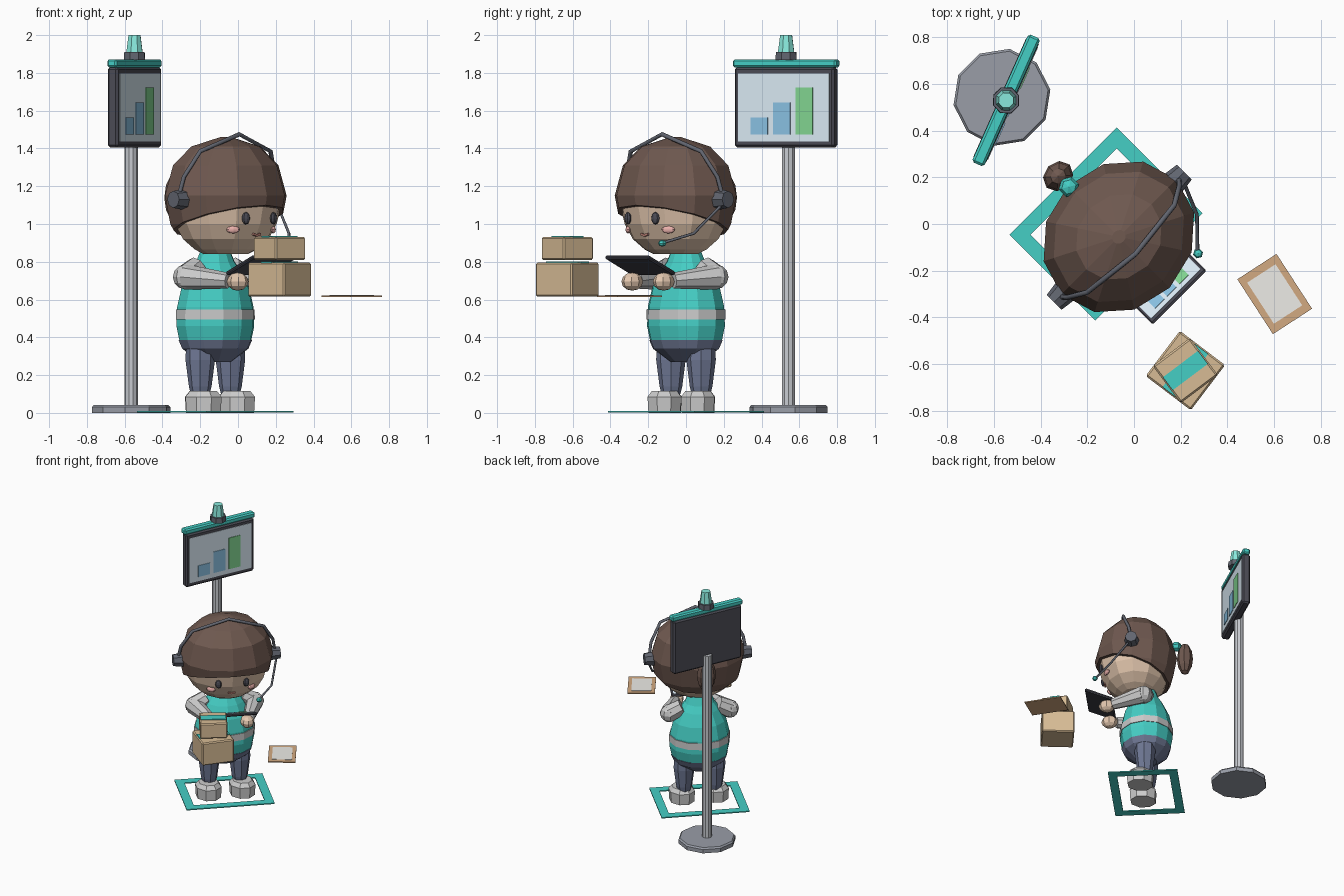
import bpy, bmesh, math
from mathutils import Matrix, Vector

if "Cube" in bpy.data.objects:
    bpy.data.objects.remove(bpy.data.objects["Cube"])

T = lambda x, y, z: Matrix.Translation((x, y, z))
R = lambda deg, ax='Z': Matrix.Rotation(math.radians(deg), 4, ax)
I = Matrix.Identity(4)
PALETTE = dict(skin=(.78, .58, .43), hair=(.16, .10, .08), teal=(.06, .62, .56), navy=(.16, .19, .30),
               dark=(.12, .13, .16), black=(.07, .07, .09), white=(.86, .86, .86), shoe=(.68, .68, .70),
               card=(.68, .50, .30), board=(.65, .40, .22), paper=(.85, .84, .80), steel=(.58, .60, .64),
               base=(.32, .34, .39), screen=(.70, .82, .90), blue=(.25, .53, .76), green=(.22, .66, .28),
               pink=(.85, .45, .42), lip=(.50, .22, .18), lamp=(.25, .82, .72))
mats = {}


def mat(c):
    if c not in mats:
        mats[c] = bpy.data.materials.new(c)
        mats[c].diffuse_color = (*PALETTE[c], 1)
    return mats[c]


def finish(bm, name, color, M):
    bm.transform(M)
    bmesh.ops.recalc_face_normals(bm, faces=bm.faces)
    me = bpy.data.meshes.new(name)
    bm.to_mesh(me)
    bm.free()
    me.materials.append(mat(color))
    ob = bpy.data.objects.new(name, me)
    bpy.context.collection.objects.link(ob)
    return ob


def lathe(name, color, rings, M=I, sx=1, sy=1, n=12, cut=None):
    bm = bmesh.new()
    loops = []
    for z, r in rings:
        loops.append([bm.verts.new((r * sx * math.cos(2 * math.pi * k / n),
                                    r * sy * math.sin(2 * math.pi * k / n), z)) for k in range(n)])
    for a, b in zip(loops, loops[1:]):
        for k in range(n):
            bm.faces.new((a[k], a[(k + 1) % n], b[(k + 1) % n], b[k]))
    bm.faces.new(loops[0][::-1])
    bm.faces.new(loops[-1])
    if cut:
        bmesh.ops.bisect_plane(bm, geom=bm.verts[:] + bm.edges[:] + bm.faces[:],
                               plane_co=cut[0], plane_no=cut[1], clear_outer=True)
        bmesh.ops.holes_fill(bm, edges=bm.edges)
    return finish(bm, name, color, M)


def box(name, color, size, M=I, bevel=0):
    bm = bmesh.new()
    bmesh.ops.create_cube(bm, size=1)
    bm.transform(Matrix.Diagonal((*size, 1)))
    if bevel:
        bmesh.ops.bevel(bm, geom=bm.edges[:], offset=bevel, segments=1, affect='EDGES')
    return finish(bm, name, color, M)


def ball(name, color, size, M=I, u=8, v=6):
    bm = bmesh.new()
    bmesh.ops.create_uvsphere(bm, u_segments=u, v_segments=v, radius=1)
    bm.transform(Matrix.Diagonal((*size, 1)))
    return finish(bm, name, color, M)


def rod(name, color, a, b, r1, r2, M=I, n=8):
    a, b = Vector(a), Vector(b)
    bm = bmesh.new()
    bmesh.ops.create_cone(bm, cap_ends=True, segments=n, radius1=r1, radius2=r2, depth=(b - a).length)
    turn = (b - a).to_track_quat('Z', 'Y').to_matrix().to_4x4()
    return finish(bm, name, color, M @ Matrix.Translation((a + b) / 2) @ turn)


def wire(name, color, pts, r, M=I):
    cu = bpy.data.curves.new(name, 'CURVE')
    cu.dimensions, cu.bevel_depth, cu.bevel_resolution, cu.use_fill_caps = '3D', r, 1, True
    sp = cu.splines.new('POLY')
    sp.points.add(len(pts) - 1)
    for p, co in zip(sp.points, pts):
        p.co = (*(M @ Vector(co)), 1)
    cu.materials.append(mat(color))
    ob = bpy.data.objects.new(name, cu)
    bpy.context.collection.objects.link(ob)
    bpy.ops.object.select_all(action='DESELECT')
    ob.select_set(True)
    bpy.context.view_layer.objects.active = ob
    bpy.ops.object.convert(target='MESH')


def chart_panel(name, w, h, t, M):
    """Dark slab with a screen and three bars, facing -y."""
    s = w / .577
    box(name + '_case', 'black', (w, t, h), M, .012 * s)
    box(name + '_screen', 'screen', (w - .05 * s, .006, h - .065 * s), M @ T(0, -t / 2, 0))
    for i, (x, bh, c) in enumerate(((-.14, .09, 'blue'), (-.01, .17, 'blue'), (.12, .25, 'green'))):
        box(f'{name}_bar_{i}', c, (.1 * s, .008, bh * s),
            M @ T(x * s, -t / 2 - .003, -h / 2 + (.068 + bh / 2) * s))


# worker frame: turned 45 degrees to face +x -y
C = T(-.12, 0, 0) @ R(45)
H = C @ T(0, -.078, 0)

# floor mat frame
for s in (-1, 1):
    box('mat_side', 'teal', (.064, .52, .008), C @ T(s * .293, 0, .006))
    box('mat_end', 'teal', (.522, .064, .008), C @ T(0, s * .228, .006))

# head and hair
lathe('head', 'skin', [(.84, .12), (.865, .17), (.92, .235), (1.0, .28), (1.1, .305), (1.2, .29), (1.3, .2)],
      H, 1.04, .92)
lathe('hair', 'hair', [(.86, .23), (1.0, .305), (1.15, .335), (1.31, .29), (1.41, .19), (1.46, .03)],
      H, 1.04, .92, cut=((0, -.30, 1.10), (0, -.18, -.6)))
ball('ponytail', 'hair', (.07, .06, .13), C @ T(0, .29, 1.14))
ball('hair_tie', 'teal', (.045, .045, .035), C @ T(0, .225, 1.25), 6, 4)

# face
for s in (-1, 1):
    ball('eye', 'black', (.024, .016, .033), C @ T(s * .103, -.332, 1.03) @ R(s * 18))
    ball('cheek', 'pink', (.036, .014, .02), C @ T(s * .15, -.283, .97) @ R(s * 35))
    box('mouth', 'lip', (.03, .012, .012), C @ T(s * .012, -.309, .943) @ R(s * -15, 'Y'))

# headset
arc = [(.36, -.08, 1.13), (.34, -.105, 1.25), (.263, -.15, 1.385), (0, -.18, 1.475)]
wire('headband', 'dark', arc + [(-x, y, z) for x, y, z in arc[-2::-1]], .012, C)
for s in (-1, 1):
    rod('earcup', 'dark', (s * .315, -.08, 1.13), (s * .395, -.08, 1.13), .056, .045, C)
wire('mic_boom', 'dark', [(.37, -.09, 1.11), (.304, -.247, .95), (.19, -.365, .9)], .008, C)
ball('mic_tip', 'teal', (.022, .022, .018), C @ T(.19, -.368, .898), 6, 4)

# torso
lathe('vest', 'teal', [(.38, .195), (.46, .212), (.56, .208), (.66, .185), (.75, .14), (.80, .105), (.86, .08)],
      C, 1.05, .93)
lathe('vest_stripe', 'white', [(.495, .213), (.548, .212)], C, 1.06, .94)
lathe('hips', 'navy', [(.27, .085), (.34, .18), (.385, .2)], C, 1.05, .93)

# limbs
for s in (-1, 1):
    lathe('leg', 'navy', [(.10, .05), (.14, .06), (.28, .078), (.36, .075)], C @ T(s * .113, 0, 0), n=8)
    lathe('shoe', 'shoe', [(0, .95), (.085, 1), (.115, .75)], C @ T(s * .125, -.035, 0) @ R(22.5), .095, .105, n=8)
    rod('upper_sleeve', 'white', (s * .13, .01, .77), (s * .22, 0, .72), .06, .068, C)
    ball('elbow', 'white', (.066, .066, .066), C @ T(s * .225, 0, .72))
    rod('forearm_sleeve', 'white', (s * .225, 0, .72), (s * .14, -.235, .70), .068, .042, C)
    ball('hand', 'skin', (.052, .062, .048), C @ T(s * .118, -.285, .695))

# tablet
chart_panel('tablet', .326, .224, .02, C @ T(0, -.343, .782) @ R(-113.7, 'X'))

# cartons
for name, size, h, z, ang in (('large', .243, .18, .705, -37.2), ('small', .2, .12, .87, -53)):
    B = T(.22, -.628, z) @ R(ang)
    box(name + '_carton', 'card', (size, size, h), B, .008)
    box(name + '_carton_tape', 'teal', (.07, size - .012, .008), B @ T(0, 0, h / 2 + .002))

# clipboard
B = T(.603, -.30, .617) @ R(33)
box('clipboard', 'board', (.2, .28, .008), B)
box('clipboard_paper', 'paper', (.145, .21, .004), B @ T(0, 0, .005))

# sign stand
P = T(-.566, .543, 0)
lathe('stand_base', 'base', [(0, .21), (.03, .21), (.042, .2)], P @ R(9), n=10)
lathe('stand_pole', 'steel', [(.04, .036), (1.5, .036)], P, n=10)
S = T(-.548, .53, 0) @ R(66)
chart_panel('sign', .577, .425, .06, S @ T(0, 0, 1.618))
box('sign_header', 'teal', (.6, .056, .044), S @ T(0, 0, 1.85), .01)
lathe('lamp_base', 'dark', [(1.868, .06), (1.91, .058)], S, n=8)
lathe('lamp', 'lamp', [(1.905, .047), (2.0, .034)], S, n=8)

for m in bpy.data.materials:
    if m.users and not m.is_grease_pencil:
        m.use_nodes = True
        m.node_tree.nodes["Principled BSDF"].inputs["Base Color"].default_value = m.diffuse_color
